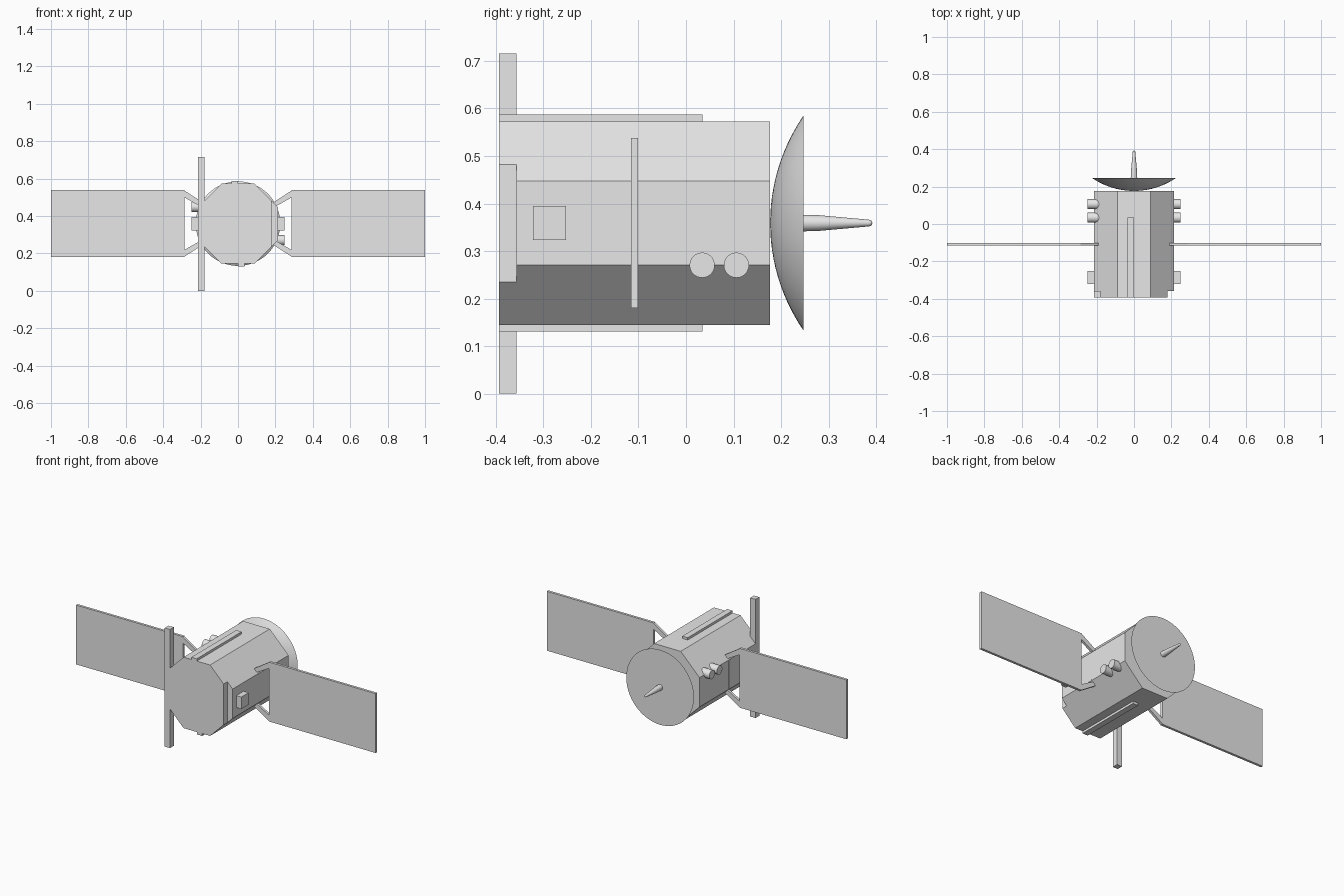
import bpy
import bmesh
from math import cos, sin, pi, sqrt, tan
from mathutils import Matrix

if "Cube" in bpy.data.objects:
    bpy.data.objects.remove(bpy.data.objects["Cube"])

MID = 0.359      # height of the long axis
R = 0.214        # distance from axis to each body side
FRONT, BACK = -0.393, 0.177

grey = bpy.data.materials.new("light grey")
grey.use_nodes = True
grey.diffuse_color = (0.8, 0.8, 0.8, 1)
grey.node_tree.nodes["Principled BSDF"].inputs["Base Color"].default_value = (0.8, 0.8, 0.8, 1)


def finish(name, bm, smooth=False):
    bmesh.ops.recalc_face_normals(bm, faces=bm.faces)
    mesh = bpy.data.meshes.new(name)
    bm.to_mesh(mesh)
    bm.free()
    mesh.materials.append(grey)
    obj = bpy.data.objects.new(name, mesh)
    bpy.context.collection.objects.link(obj)
    if smooth:
        bpy.ops.object.select_all(action="DESELECT")
        obj.select_set(True)
        bpy.context.view_layer.objects.active = obj
        bpy.ops.object.shade_smooth_by_angle(angle=pi / 6)
    return obj


def box(name, x, y, z):
    """Box spanning the given (low, high) ranges."""
    bm = bmesh.new()
    bmesh.ops.create_cube(bm, size=1)
    for v in bm.verts:
        v.co = [r[0] if c < 0 else r[1] for c, r in zip(v.co, (x, y, z))]
    return finish(name, bm)


def prism(name, outline, y0, y1):
    """Extrude an x-z outline along y."""
    bm = bmesh.new()
    face = bm.faces.new([bm.verts.new((x, y0, z)) for x, z in outline])
    new = bmesh.ops.extrude_face_region(bm, geom=[face])["geom"]
    verts = [g for g in new if isinstance(g, bmesh.types.BMVert)]
    bmesh.ops.translate(bm, verts=verts, vec=(0, y1 - y0, 0))
    return finish(name, bm)


def lathe(name, profile, steps=64):
    """Spin (radius, y) points around the long axis."""
    bm = bmesh.new()
    verts = [bm.verts.new((r, y, MID)) for r, y in profile]
    edges = [bm.edges.new(pair) for pair in zip(verts, verts[1:])]
    bmesh.ops.spin(bm, geom=verts + edges, cent=(0, 0, MID), axis=(0, 1, 0),
                   angle=2 * pi, steps=steps)
    bmesh.ops.remove_doubles(bm, verts=bm.verts, dist=0.0001)
    return finish(name, bm, smooth=True)


# Octagonal body with a corner slot on each side of the front
corner = R / cos(pi / 8)
octagon = [(corner * cos((i + 0.5) * pi / 4), MID + corner * sin((i + 0.5) * pi / 4))
           for i in range(8)]
body = prism("body", octagon, FRONT, BACK)
SLOT_X, SLOT_Y = 0.179, -0.357
for s in (-1, 1):
    cutter = box("slot_cutter", sorted((s * SLOT_X, s * 0.4)), (-0.5, SLOT_Y), (0, 0.7))
    cutter.hide_render = True
    mod = body.modifiers.new("slot", "BOOLEAN")
    mod.operation, mod.solver, mod.object = "DIFFERENCE", "EXACT", cutter
    bpy.context.view_layer.objects.active = body
    bpy.ops.object.modifier_apply(modifier=mod.name)
    bpy.data.objects.remove(cutter)

# Tall mast standing in the right slot
box("mast", (-R, -SLOT_X), (FRONT, SLOT_Y), (0, 0.716))

# Rails along the top and bottom
TOP = MID + R
box("top_rail", (-0.036, 0), (FRONT, 0.035), (TOP - 0.02, TOP + 0.014))
box("bottom_rail", (0, 0.036), (FRONT, 0.035), (MID - R - 0.014, MID - R + 0.02))

# Dish: spherical cap with a closed face
RIM, DEPTH = 0.226, 0.07
ball = (RIM ** 2 + DEPTH ** 2) / (2 * DEPTH)
cap = []
for i in range(13):
    r = RIM * i / 12
    cap.append((r, BACK + ball - sqrt(ball ** 2 - r ** 2)))
lathe("dish", cap + [(0, BACK + DEPTH)])

# Tapered feed horn with a rounded tip
FACE = BACK + DEPTH
tip = [(0.007 * cos(a * pi / 8), 0.385 + 0.007 * sin(a * pi / 8)) for a in range(4)]
lathe("feed_horn", [(0, FACE - 0.002), (0.0175, FACE - 0.002), (0.0165, 0.28)]
      + tip + [(0, 0.392)], steps=32)

# Solar wings, struts, sensor boxes and thrusters on both sides
WING_Y = (-0.116, -0.101)
for s, side in ((1, "left"), (-1, "right")):
    def span(a, b):
        return sorted((s * a, s * b))

    box(side + "_solar_panel", span(0.287, 1), WING_Y, (MID - 0.179, MID + 0.179))
    box(side + "_panel_root", span(0.19, R + 0.001), WING_Y, (MID - 0.085, MID + 0.085))
    for u, level in ((1, "upper"), (-1, "lower")):
        strut = [(0.29, 0.179), (0.29, 0.142), (0.18, 0.08), (0.18, 0.108)]
        prism(f"{side}_{level}_strut", [(s * x, MID + u * z) for x, z in strut], *WING_Y)

    box(side + "_sensor_box", span(0.19, 0.248), (-0.322, -0.252),
        (MID - 0.036, MID + 0.036))

    # Thrusters sit low on the left side and high on the right side
    for n, y in enumerate((0.034, 0.106)):
        bm = bmesh.new()
        place = (Matrix.Translation((s * 0.199, y, MID - s * R * tan(pi / 8)))
                 @ Matrix.Rotation(pi / 2, 4, "Y"))
        bmesh.ops.create_cone(bm, cap_ends=True, segments=32, radius1=0.0265,
                              radius2=0.0265, depth=0.098, matrix=place)
        finish(f"{side}_thruster_{n + 1}", bm, smooth=True)
